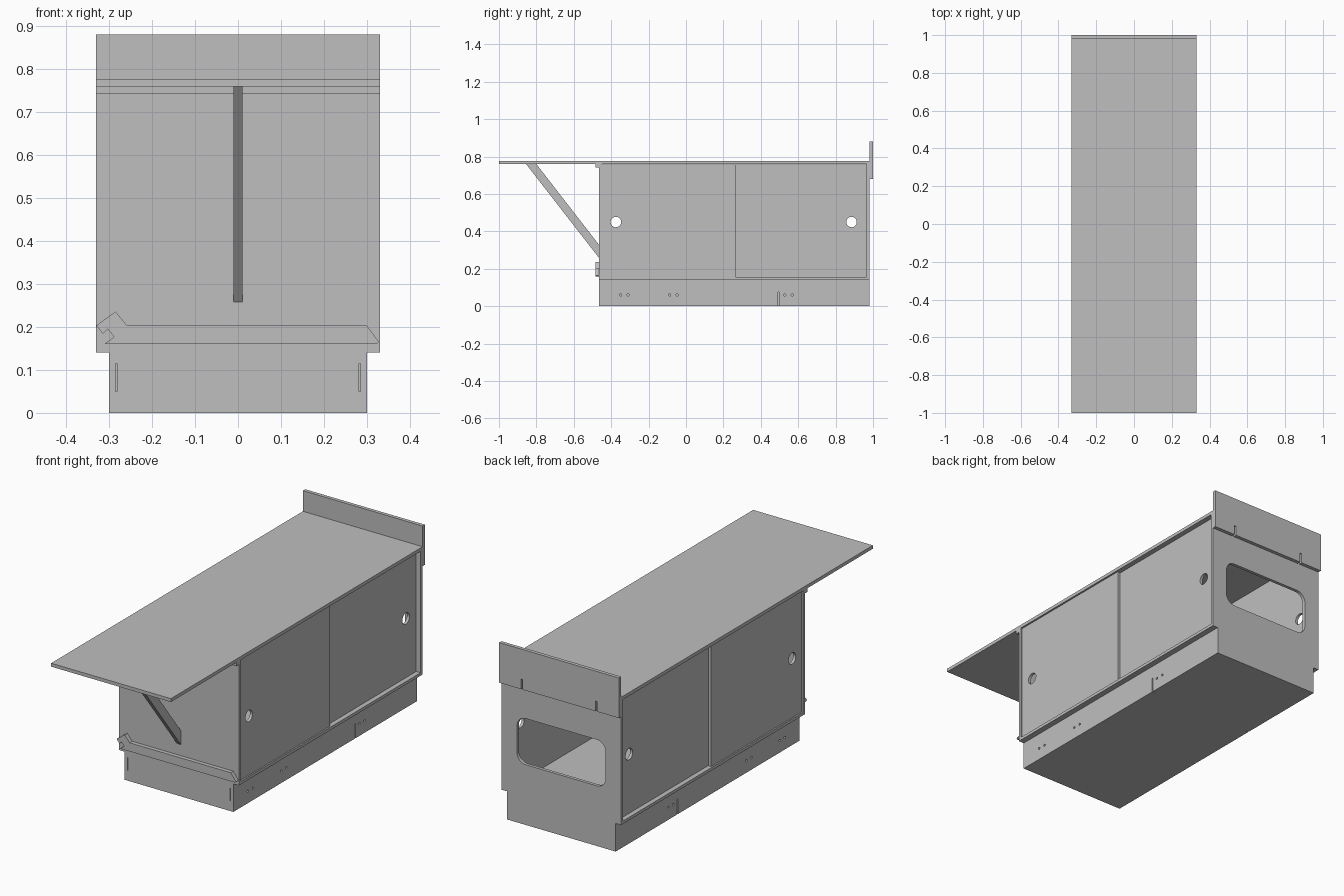
import bpy, bmesh, math

cube = bpy.data.objects.get("Cube")
if cube:
    bpy.data.objects.remove(cube, do_unlink=True)

grey = bpy.data.materials.new("plain_grey")
grey.use_nodes = True
colour = (0.52, 0.52, 0.52, 1)
grey.diffuse_color = colour
grey.node_tree.nodes["Principled BSDF"].inputs["Base Color"].default_value = colour


def prism(name, pts, axis, a, b):
    """Extrude a 2D outline along x (points are y, z) or y (points are x, z)."""
    bm = bmesh.new()
    place = (lambda d, p: (d, p[0], p[1])) if axis == "x" else (lambda d, p: (p[0], d, p[1]))
    near = [bm.verts.new(place(a, p)) for p in pts]
    far = [bm.verts.new(place(b, p)) for p in pts]
    bm.faces.new(near)
    bm.faces.new(far[::-1])
    n = len(pts)
    for i in range(n):
        j = (i + 1) % n
        bm.faces.new((near[j], near[i], far[i], far[j]))
    bmesh.ops.recalc_face_normals(bm, faces=bm.faces)
    mesh = bpy.data.meshes.new(name)
    bm.to_mesh(mesh)
    bm.free()
    mesh.materials.append(grey)
    obj = bpy.data.objects.new(name, mesh)
    bpy.context.collection.objects.link(obj)
    return obj


def rect(u0, u1, v0, v1):
    return [(u0, v0), (u1, v0), (u1, v1), (u0, v1)]


def box(name, x0, x1, y0, y1, z0, z1):
    return prism(name, rect(y0, y1, z0, z1), "x", x0, x1)


def arc(u, v, r, start, end, n):
    steps = [math.radians(start + (end - start) * i / n) for i in range(n + 1)]
    return [(u + r * math.cos(t), v + r * math.sin(t)) for t in steps]


def circle(u, v, r, n=32):
    return arc(u, v, r, 0, 360, n)[:-1]


def round_rect(u0, u1, v0, v1, r):
    corners = [(u1 - r, v1 - r), (u0 + r, v1 - r), (u0 + r, v0 + r), (u1 - r, v0 + r)]
    return [p for i, (u, v) in enumerate(corners) for p in arc(u, v, r, 90 * i, 90 * i + 90, 8)]


def cut(obj, cutters):
    """Subtract each cutter, then discard it."""
    bpy.context.view_layer.objects.active = obj
    for c in cutters:
        mod = obj.modifiers.new("cut", "BOOLEAN")
        mod.operation = "DIFFERENCE"
        mod.solver = "EXACT"
        mod.object = c
        bpy.ops.object.modifier_apply(modifier=mod.name)
        bpy.data.objects.remove(c, do_unlink=True)


FRONT, BACK, T = -0.465, 0.982, 0.016
W, BASE_W, BASE_H, TOP = 0.33, 0.30, 0.14, 0.76

# Worktop and the cleat under its overhang
box("worktop", -W, W, -1, BACK, TOP, 0.777)
box("overhang_cleat", -W, W, FRONT - 0.02, FRONT, 0.742, TOP)

# Plinth with small fixing holes and slits in its sides
plinth = box("plinth", -BASE_W, BASE_W, FRONT + T, BACK - T, 0, BASE_H)
tools = []
for s in (-1, 1):
    a, b = s * (BASE_W - 0.015), s * (BASE_W + 0.02)
    for centre in (-0.33, -0.068, 0.548):
        for dy in (-0.02, 0.02):
            tools.append(prism("hole_cutter", circle(centre + dy, 0.06, 0.006, 12), "x", a, b))
    tools.append(prism("slit_cutter", rect(0.493, 0.498, -0.01, 0.075), "x", a, b))
cut(plinth, tools)

# End panels, narrower where they meet the plinth
outline = [(-BASE_W, 0), (BASE_W, 0), (BASE_W, BASE_H), (W, BASE_H),
           (W, TOP), (-W, TOP), (-W, BASE_H), (-BASE_W, BASE_H)]
front_panel = prism("front_panel", outline, "y", FRONT, FRONT + T)
cut(front_panel, [prism("slot_cutter", rect(s * 0.283 - 0.002, s * 0.283 + 0.002, 0.05, 0.115),
                        "y", FRONT - 0.01, FRONT + 0.01) for s in (-1, 1)])
back_panel = prism("back_panel", outline, "y", BACK - T, BACK)
cut(back_panel, [prism("window_cutter", round_rect(-0.245, 0.245, 0.3, 0.53, 0.05),
                       "y", BACK - 0.1, BACK + 0.1)])

# Cabinet floor
box("cabinet_floor", -W, W, FRONT + T, BACK - T, BASE_H, 0.155)

# Overlapping sliding doors on both sides, each with a round finger hole
for s, side in ((1, "left"), (-1, "right")):
    for part, y0, y1, hole, outer in (("front", FRONT + T, 0.264, -0.375, 0.323),
                                      ("rear", 0.245, BACK - T, 0.885, 0.306)):
        door = prism(f"{side}_{part}_door", rect(y0, y1, 0.155, TOP - 0.002),
                     "x", s * (outer - 0.014), s * outer)
        cut(door, [prism("finger_cutter", circle(hole, 0.45, 0.028), "x", s * 0.25, s * 0.36)])

# Upstand behind the worktop with two slots open at the bottom
upstand = box("back_upstand", -W, W, BACK, 1, 0.68, 0.88)
cut(upstand, [box("slot_cutter", x - 0.005, x + 0.005, BACK - 0.01, 1.01, 0.67, 0.73)
              for x in (-0.205, 0.205)])

# Diagonal brace under the overhang
prism("overhang_brace", [(-0.855, TOP), (-0.8, TOP), (FRONT, 0.328), (FRONT, 0.258)],
      "x", -0.011, 0.011)

# Hooked latch bar across the front
prism("latch_bar", [(-0.33, 0.203), (-0.285, 0.236), (-0.258, 0.203), (0.30, 0.203),
                    (0.328, 0.165), (0.322, 0.16), (-0.311, 0.16), (-0.288, 0.177),
                    (-0.303, 0.195), (-0.314, 0.184)], "y", FRONT - 0.02, FRONT)
